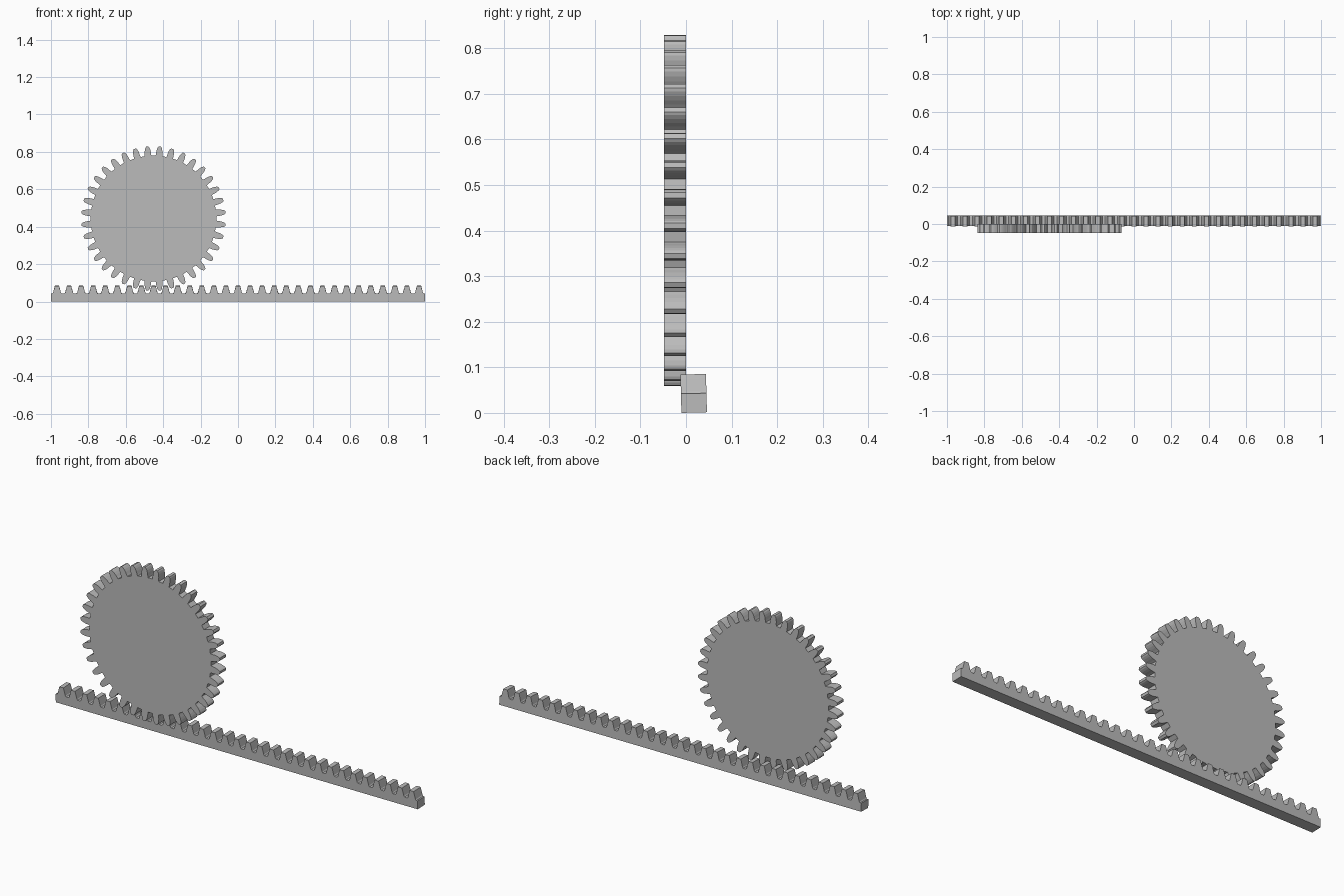
import bpy, bmesh
from math import sin, cos, radians
from mathutils import Matrix

cube = bpy.data.objects.get("Cube")
if cube:
    bpy.data.objects.remove(cube, do_unlink=True)

grey = bpy.data.materials.new("plain_grey")
grey.use_nodes = True
grey.diffuse_color = (0.5, 0.5, 0.5, 1)
grey.node_tree.nodes["Principled BSDF"].inputs["Base Color"].default_value = (0.5, 0.5, 0.5, 1)


def extrude_profile(name, points, y0, y1, tilt=0):
    """Extrude an x-z outline along y, then tilt it about x."""
    bm = bmesh.new()
    face = bm.faces.new([bm.verts.new((x, y0, z)) for x, z in points])
    ext = bmesh.ops.extrude_face_region(bm, geom=[face])
    moved = [v for v in ext["geom"] if isinstance(v, bmesh.types.BMVert)]
    bmesh.ops.translate(bm, vec=(0, y1 - y0, 0), verts=moved)
    bmesh.ops.rotate(bm, cent=(0, y0, 0), matrix=Matrix.Rotation(radians(tilt), 3, "X"), verts=bm.verts)
    bmesh.ops.recalc_face_normals(bm, faces=bm.faces)
    mesh = bpy.data.meshes.new(name)
    bm.to_mesh(mesh)
    bm.free()
    mesh.materials.append(grey)
    obj = bpy.data.objects.new(name, mesh)
    bpy.context.collection.objects.link(obj)
    return obj


RACK_TEETH, GEAR_TEETH = 31, 36
pitch = 2 / RACK_TEETH

# Rack: bar with a row of teeth, flank given as (half width, height)
flank = [(0.025, 0.042), (0.021, 0.047), (0.017, 0.062), (0.0135, 0.075), (0.011, 0.084)]
outline = [(-1, 0), (-1, 0.042)]
for i in range(RACK_TEETH):
    cx = -1 + pitch * (i + 0.5)
    outline += [(cx - w, z) for w, z in flank]
    outline += [(cx + w, z) for w, z in reversed(flank)]
outline += [(1, 0.042), (1, 0)]
extrude_profile("toothed_rack", outline, -0.01, 0.046, tilt=1.5)

# Gear: tooth given as (radius, half angle), a gap facing straight down
gear_x, gear_z = -7 * pitch, 0.444
tooth = [(0.336, 3.1), (0.346, 2.8), (0.358, 2.6), (0.370, 2.2), (0.380, 1.6), (0.386, 0.9)]
outline = []
step = 360 / GEAR_TEETH
for i in range(GEAR_TEETH):
    mid = step * (i + 0.5)
    side = [(r, mid - a) for r, a in tooth] + [(r, mid + a) for r, a in reversed(tooth)]
    outline += [(gear_x + r * cos(radians(a)), gear_z + r * sin(radians(a))) for r, a in side]
extrude_profile("spur_gear", outline, -0.048, 0)
